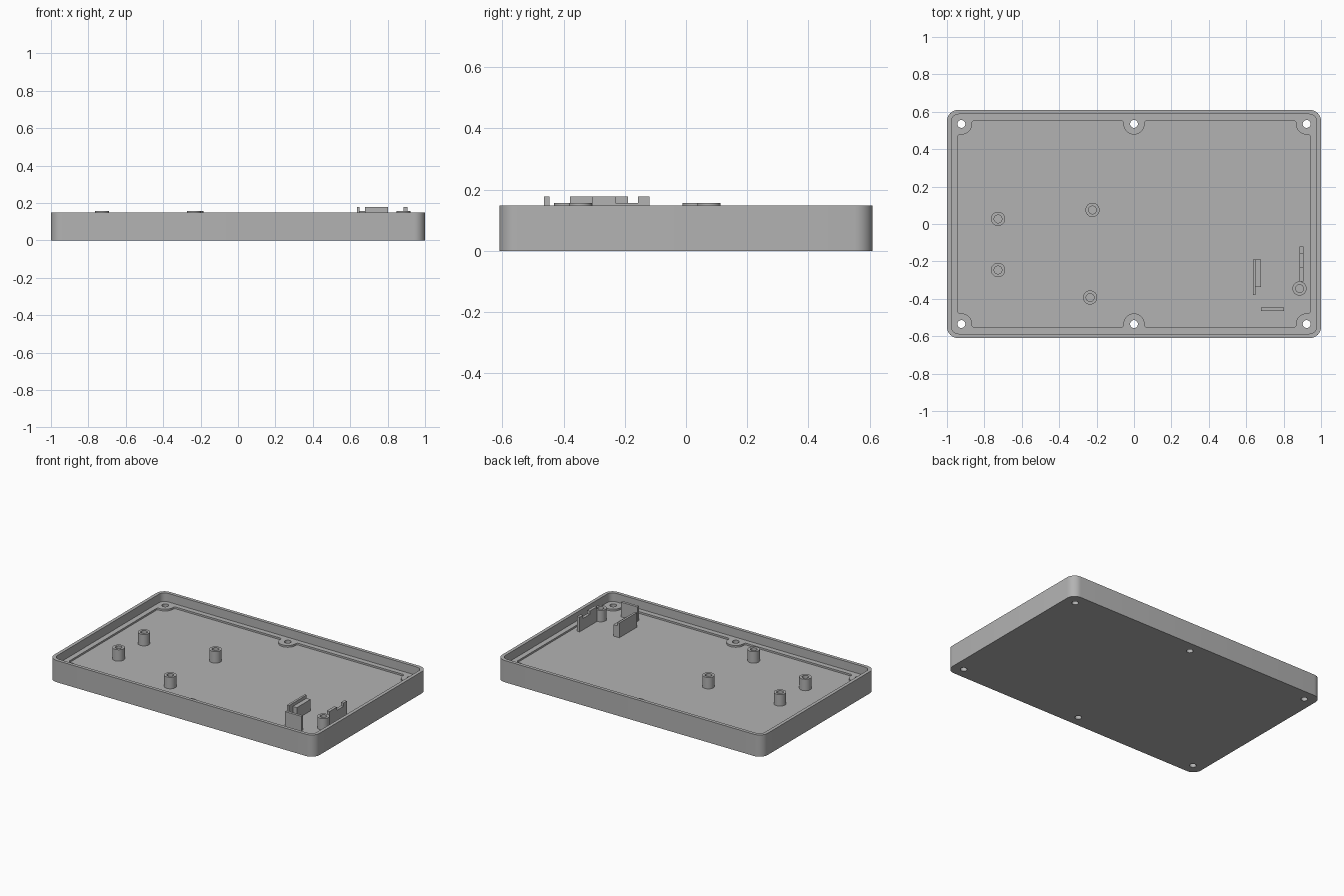
import bpy, bmesh
from math import sin, cos, radians, pi

if "Cube" in bpy.data.objects:
    bpy.data.objects.remove(bpy.data.objects["Cube"], do_unlink=True)

W, D, H = 1.0, 0.61, 0.148           # half width, half depth, wall height
LEDGE, FLOOR = 0.09, 0.078           # ledge and floor levels
LIP, WALL = 0.023, 0.058             # lip and ledge inset from the outside
HX, HY, BOSS_R, HOLE_R = 0.923, 0.535, 0.057, 0.021
FILLET = 0.012

grey = bpy.data.materials.new("plain_grey")
grey.use_nodes = True
grey.diffuse_color = (0.45, 0.45, 0.45, 1)
grey.node_tree.nodes["Principled BSDF"].inputs["Base Color"].default_value = grey.diffuse_color


def arc(cx, cy, r, a0, a1, n=8):
    angles = [radians(a0 + (a1 - a0) * i / n) for i in range(n + 1)]
    return [(cx + r * cos(a), cy + r * sin(a)) for a in angles]


def circle(cx, cy, r):
    return arc(cx, cy, r, 0, 360, 32)[:-1]


def rounded_rect(w, d, r):
    pts = []
    for sx, sy, a in ((1, 1, 0), (-1, 1, 90), (-1, -1, 180), (1, -1, 270)):
        pts += arc(sx * (w - r), sy * (d - r), r, a, a + 90)
    return pts


def box(x0, x1, y0, y1):
    return [(x0, y0), (x1, y0), (x1, y1), (x0, y1)]


def pocket_outline():
    """Floor outline that bends around the six screw bosses."""
    px, py, b, f = W - WALL, D - WALL, BOSS_R, FILLET
    q = arc(0, HY, b, -90, 0)
    q += arc(b + f, py - f, f, 180, 90, 4)
    q += arc(HX - b - f, py - f, f, 90, 0, 4)
    q += arc(HX, HY, b, 180, 270)[:-1]
    q += [(HX, HY - b)]
    q += arc(px - f, HY - b - f, f, 90, 0, 4)
    lower = [(x, -y) for x, y in reversed(q)]
    right = q + lower
    left = [(-x, y) for x, y in reversed(right)]
    return right + left[1:-1]


def prism(name, outlines, z0, z1):
    """Extrude one or more separate outlines between two heights."""
    bm = bmesh.new()
    for pts in outlines:
        face = bm.faces.new([bm.verts.new((x, y, z0)) for x, y in pts])
        top = bmesh.ops.extrude_face_region(bm, geom=[face])
        verts = [v for v in top["geom"] if isinstance(v, bmesh.types.BMVert)]
        bmesh.ops.translate(bm, verts=verts, vec=(0, 0, z1 - z0))
    bmesh.ops.recalc_face_normals(bm, faces=bm.faces)
    mesh = bpy.data.meshes.new(name)
    bm.to_mesh(mesh)
    bm.free()
    mesh.materials.append(grey)
    obj = bpy.data.objects.new(name, mesh)
    bpy.context.collection.objects.link(obj)
    return obj


def activate(obj):
    bpy.ops.object.select_all(action='DESELECT')
    obj.select_set(True)
    bpy.context.view_layer.objects.active = obj


def cut(obj, cutter):
    cutter.hide_render = True
    mod = obj.modifiers.new("cut", 'BOOLEAN')
    mod.operation, mod.solver, mod.object = 'DIFFERENCE', 'EXACT', cutter
    activate(obj)
    bpy.ops.object.modifier_apply(modifier=mod.name)
    bpy.data.objects.remove(cutter, do_unlink=True)


def smooth(obj):
    activate(obj)
    bpy.ops.object.shade_smooth_by_angle(angle=pi / 6)


# Tray: outer shell, lip recess, floor pocket and screw holes
tray = prism("tray", [rounded_rect(W, D, 0.06)], 0, H)
cut(tray, prism("lip_cutter", [rounded_rect(W - LIP, D - LIP, 0.04)], LEDGE, H + 0.1))
cut(tray, prism("pocket_cutter", [pocket_outline()], FLOOR, H + 0.1))
holes = [circle(x, y, HOLE_R) for x in (-HX, 0, HX) for y in (-HY, HY)]
cut(tray, prism("hole_cutter", holes, -0.1, H + 0.1))
smooth(tray)

# Hollow standoff posts
posts = [(-0.727, 0.027), (-0.727, -0.246), (-0.222, 0.075), (-0.235, -0.393), (0.885, -0.345)]
for i, (x, y) in enumerate(posts):
    post = prism(f"post_{i + 1}", [circle(x, y, 0.038)], FLOOR - 0.002, 0.156)
    cut(post, prism("bore_cutter", [circle(x, y, HOLE_R)], FLOOR + 0.001, 0.3))
    smooth(post)

# Upright guide ribs: name, footprint, top height
HIGH, LOW = 0.178, 0.156
ribs = [
    ("guide_wall", box(0.635, 0.65, -0.38, -0.19), HIGH),
    ("guide_step", box(0.65, 0.68, -0.338, -0.19), LOW),
    ("front_stop", box(0.68, 0.803, -0.465, -0.447), HIGH),
    ("side_rib_front", box(0.885, 0.905, -0.308, -0.23), HIGH),
    ("side_rib_middle", box(0.885, 0.905, -0.23, -0.157), LOW),
    ("side_rib_back", box(0.885, 0.905, -0.157, -0.12), HIGH),
]
for name, outline, top in ribs:
    prism(name, [outline], FLOOR - 0.002, top)
